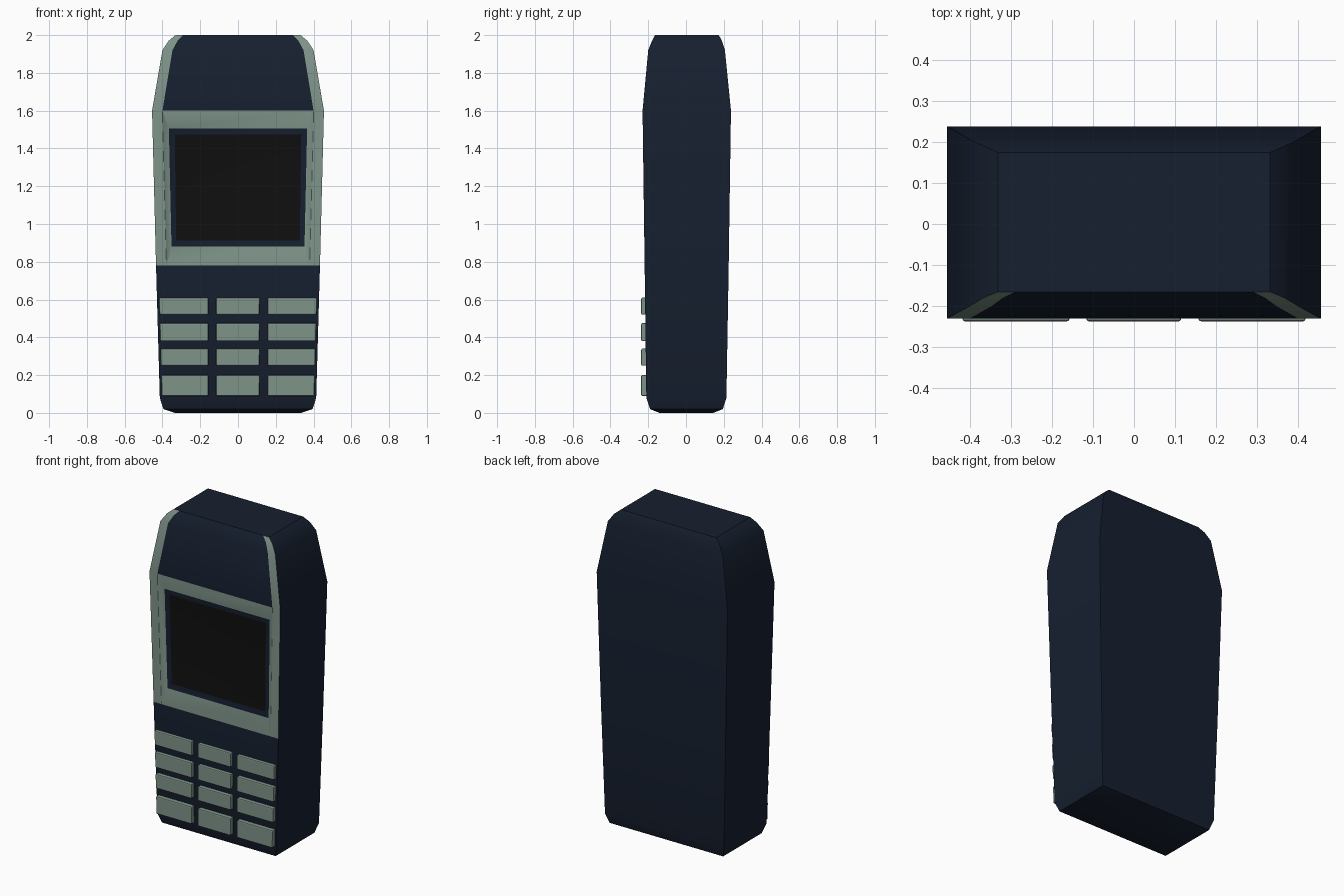
import bpy, bmesh
from math import radians

if "Cube" in bpy.data.objects:
    bpy.data.objects.remove(bpy.data.objects["Cube"])


def material(name, rgb):
    m = bpy.data.materials.new(name)
    m.diffuse_color = (*rgb, 1)
    m.use_nodes = True
    m.node_tree.nodes["Principled BSDF"].inputs["Base Color"].default_value = m.diffuse_color
    return m


NAVY = material("navy_shell", (0.008, 0.014, 0.029))
GREY = material("grey_green_trim", (0.21, 0.295, 0.25))
BLACK = material("dark_glass", (0.005, 0.005, 0.005))


def finish(bm, name, mats):
    bmesh.ops.recalc_face_normals(bm, faces=bm.faces[:])
    mesh = bpy.data.meshes.new(name)
    bm.to_mesh(mesh)
    bm.free()
    for m in mats:
        mesh.materials.append(m)
    ob = bpy.data.objects.new(name, mesh)
    bpy.context.collection.objects.link(ob)
    return ob


def smooth(ob):
    bpy.ops.object.select_all(action='DESELECT')
    ob.select_set(True)
    bpy.context.view_layer.objects.active = ob
    bpy.ops.object.shade_smooth_by_angle(angle=radians(30))


# Body cross-sections: height, half width, front y, back y, width of side strip
sections = [
    (0.00, 0.335, -0.140, 0.145, 0.045),
    (0.02, 0.395, -0.190, 0.195, 0.055),
    (0.08, 0.414, -0.210, 0.214, 0.055),
    (0.78, 0.434, -0.219, 0.226, 0.055),
    (1.60, 0.455, -0.230, 0.238, 0.055),
    (1.92, 0.400, -0.200, 0.206, 0.053),
    (1.97, 0.367, -0.180, 0.190, 0.047),
    (2.00, 0.331, -0.165, 0.174, 0.041),
]
bm = bmesh.new()
rings = []
for z, w, f, b, s in sections:
    pts = [(-w, f), (-w + s, f), (w - s, f), (w, f), (w, b), (-w, b)]
    rings.append([bm.verts.new((x, y, z)) for x, y in pts])
bm.faces.new(rings[0])
bm.faces.new(rings[-1])
panel = None
for i in range(len(rings) - 1):
    lo, hi = rings[i], rings[i + 1]
    for k in range(6):
        n = (k + 1) % 6
        face = bm.faces.new((lo[k], lo[n], hi[n], hi[k]))
        # Light trim: full front at the display, thin side strips above it
        if (i >= 3 and k in (0, 2)) or (i == 3 and k == 1):
            face.material_index = 1
        if i == 3 and k == 1:
            panel = face


def step_in(face, half_bottom, half_top, z0, z1, y0, y1, ring_mat, face_mat):
    """Inset a front face to a given tapered rectangle."""
    mid = face.calc_center_median().z
    ret = bmesh.ops.inset_individual(bm, faces=[face], thickness=0.01)
    for r in ret["faces"]:
        r.material_index = ring_mat
    face.material_index = face_mat
    for v in face.verts:
        top = v.co.z > mid
        side = 1 if v.co.x > 0 else -1
        v.co = (side * (half_top if top else half_bottom),
                y1 if top else y0, z1 if top else z0)


# Sloped display frame, navy border and screen
step_in(panel, 0.352, 0.366, 0.88, 1.505, -0.198, -0.207, 1, 0)
step_in(panel, 0.327, 0.335, 0.912, 1.475, -0.193, -0.202, 0, 2)
smooth(finish(bm, "body", [NAVY, GREY, BLACK]))


# Keypad: three tapered columns by four rows
def key(name, xs_bottom, xs_top, z0, z1):
    bm = bmesh.new()
    quad = [(xs_bottom[0], z0), (xs_bottom[1], z0), (xs_top[1], z1), (xs_top[0], z1)]
    back = [bm.verts.new((x, -0.195, z)) for x, z in quad]
    front = [bm.verts.new((x, -0.237, z)) for x, z in quad]
    bm.faces.new(back)
    bm.faces.new(front)
    for k in range(4):
        n = (k + 1) % 4
        bm.faces.new((back[k], back[n], front[n], front[k]))
    ob = finish(bm, name, [GREY])
    bev = ob.modifiers.new("soft_edge", 'BEVEL')
    bev.width = 0.006
    bev.segments = 2


def outer(z):
    return 0.401 + 0.028 * z


for r, (z0, z1) in enumerate([(0.52, 0.61), (0.38, 0.475), (0.25, 0.34), (0.09, 0.20)]):
    for side, label in ((-1, "left"), (1, "right")):
        key(f"key_{label}_{r + 1}",
            sorted((side * 0.157, side * outer(z0))),
            sorted((side * 0.157, side * outer(z1))), z0, z1)
    key(f"key_middle_{r + 1}", (-0.116, 0.113), (-0.116, 0.115), z0, z1)
